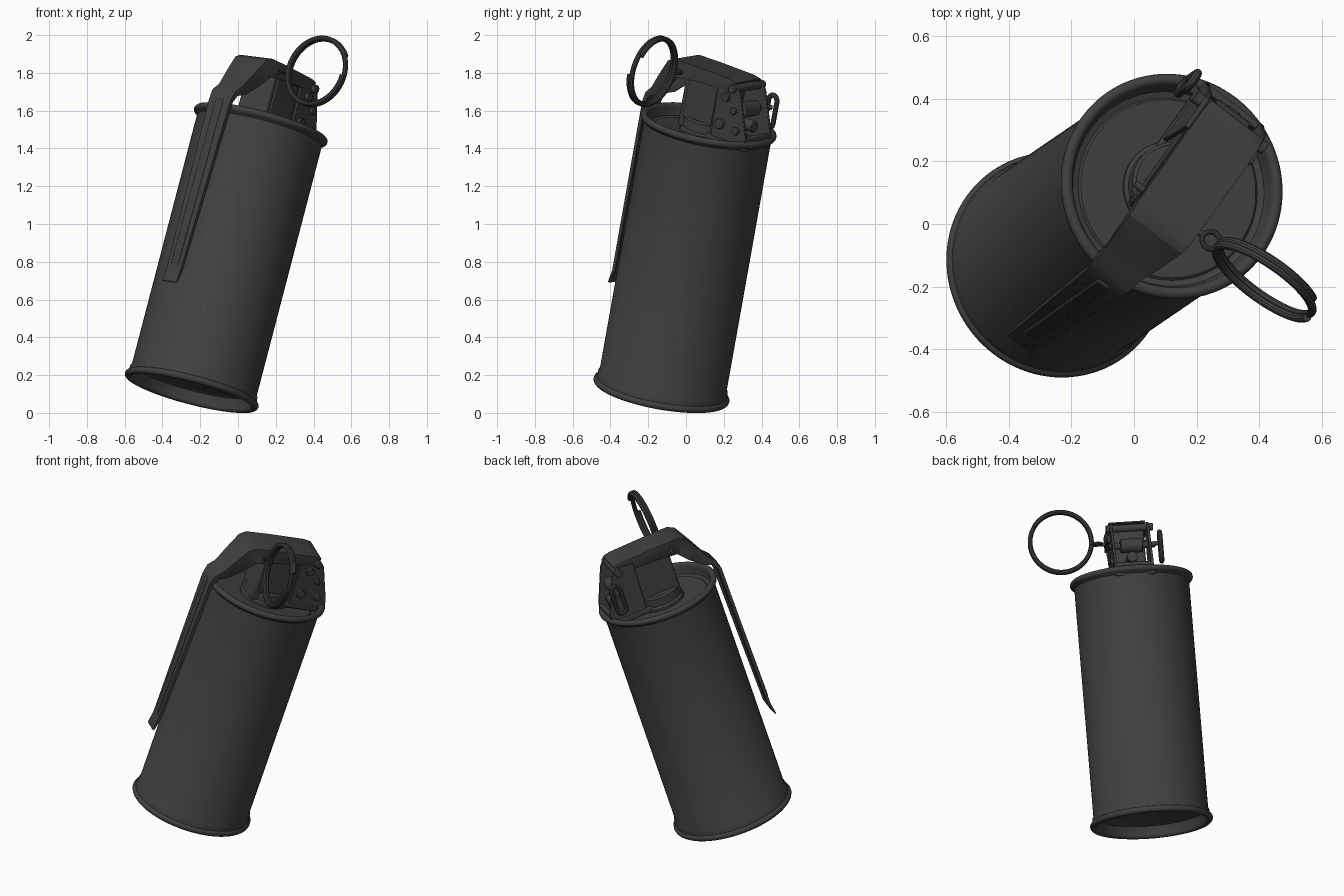
import bpy, bmesh, math
from mathutils import Vector, Matrix

if "Cube" in bpy.data.objects:
    bpy.data.objects.remove(bpy.data.objects["Cube"])

# Tilted frame: local x = toward the lever, y = toward the ring, z = canister axis
base = Vector((-0.245, -0.13, 0.122))
axis = Vector((0.249, 0.170, 0.954)).normalized()
lev = Vector((-0.555, -0.78, 0.285))
lev = (lev - axis * lev.dot(axis)).normalized()
side = axis.cross(lev)
FRAME = Matrix.Translation(base) @ Matrix((lev, side, axis)).transposed().to_4x4()

metal = bpy.data.materials.new("dark_grey")
metal.diffuse_color = (0.05, 0.05, 0.05, 1)
metal.use_nodes = True
metal.node_tree.nodes["Principled BSDF"].inputs["Base Color"].default_value = metal.diffuse_color


def finish(name, bm, bevel=0, thick=0):
    bmesh.ops.recalc_face_normals(bm, faces=bm.faces[:])
    me = bpy.data.meshes.new(name)
    bm.to_mesh(me)
    bm.free()
    me.transform(FRAME)
    me.materials.append(metal)
    ob = bpy.data.objects.new(name, me)
    bpy.context.collection.objects.link(ob)
    bpy.ops.object.select_all(action='DESELECT')
    ob.select_set(True)
    bpy.context.view_layer.objects.active = ob
    bpy.ops.object.shade_smooth_by_angle(angle=math.radians(35))
    if thick:
        m = ob.modifiers.new("thickness", 'SOLIDIFY')
        m.thickness, m.offset = thick, 0
    if bevel:
        m = ob.modifiers.new("bevel", 'BEVEL')
        m.width, m.segments = bevel, 2
    return ob


def lathe(name, profile, n=96):
    bm = bmesh.new()
    vs = [bm.verts.new((r, 0, z)) for r, z in profile]
    es = [bm.edges.new(p) for p in zip(vs, vs[1:])]
    bmesh.ops.spin(bm, geom=vs + es, axis=(0, 0, 1), cent=(0, 0, 0), steps=n, angle=2 * math.pi)
    bmesh.ops.remove_doubles(bm, verts=bm.verts[:], dist=1e-5)
    finish(name, bm)


def box(name, lo, hi, bevel=0.006):
    bm = bmesh.new()
    bmesh.ops.create_cube(bm, size=1)
    for v in bm.verts:
        v.co = [(l + h) / 2 + c * (h - l) for l, h, c in zip(lo, hi, v.co)]
    finish(name, bm, bevel)


def plate(name, outline, y0, y1, bevel=0.003):
    """Extrude an x-z outline across y."""
    bm = bmesh.new()
    f = bm.faces.new([bm.verts.new((x, y0, z)) for x, z in outline])
    r = bmesh.ops.extrude_face_region(bm, geom=[f])
    vs = [g for g in r['geom'] if isinstance(g, bmesh.types.BMVert)]
    bmesh.ops.translate(bm, verts=vs, vec=(0, y1 - y0, 0))
    finish(name, bm, bevel)


def rod(name, a, b, r, n=24, bevel=0.003):
    a, b = Vector(a), Vector(b)
    bm = bmesh.new()
    rot = (b - a).to_track_quat('Z', 'Y').to_matrix().to_4x4()
    bmesh.ops.create_cone(bm, cap_ends=True, segments=n, radius1=r, radius2=r,
                          depth=(b - a).length, matrix=Matrix.Translation((a + b) / 2) @ rot)
    finish(name, bm, bevel)


def wire(name, pts, r, closed=False, n=10):
    """Round tube along a path."""
    pts = [Vector(p) for p in pts]
    bm = bmesh.new()
    rings, k = [], len(pts)
    normal = None
    for i, p in enumerate(pts):
        a = pts[(i - 1) % k] if closed or i else p
        b = pts[(i + 1) % k] if closed or i < k - 1 else p
        t = (b - a).normalized()
        if normal is None:
            normal = t.orthogonal()
        normal = (normal - t * normal.dot(t)).normalized()
        bi = t.cross(normal)
        rings.append([bm.verts.new(p + r * (normal * math.cos(w) + bi * math.sin(w)))
                      for w in (2 * math.pi * j / n for j in range(n))])
    pairs = list(zip(rings, rings[1:])) + ([(rings[-1], rings[0])] if closed else [])
    for u, v in pairs:
        for j in range(n):
            bm.faces.new((u[j], u[(j + 1) % n], v[(j + 1) % n], v[j]))
    if not closed:
        bm.faces.new(rings[0])
        bm.faces.new(rings[-1])
    finish(name, bm)


def bead(zc, a0, a1, rc=0.346, r=0.019, n=9):
    return [(rc + r * math.cos(w), zc + r * math.sin(w))
            for w in (math.radians(a0 + (a1 - a0) * i / n) for i in range(n + 1))]


# Canister with rolled rims, recessed base and recessed lid
lathe("canister", [(0, 0.065), (0.29, 0.065), (0.315, 0.05), (0.327, 0.005)]
      + bead(0, -170, 75)
      + [(0.348, 0.03), (0.348, 0.045), (0.341, 0.055), (0.341, 1.44)]
      + bead(1.468, -75, 170)
      + [(0.325, 1.455), (0.315, 1.425), (0.295, 1.418), (0.288, 1.425), (0, 1.425)])

# Fuse head: collar, base plate and main block
lathe("fuse_collar", [(0, 1.42), (0.15, 1.42), (0.15, 1.44), (0.138, 1.45), (0.138, 1.50),
                      (0.128, 1.51), (0, 1.51)], 48)
box("fuse_base", (-0.335, -0.115, 1.43), (0.06, 0.12, 1.462))
box("fuse_block", (-0.14, -0.085, 1.44), (0.13, 0.105, 1.765), 0.015)

# Rear hinge frame
frame = [(-0.21, 1.775), (-0.1, 1.765), (-0.11, 1.46), (-0.335, 1.46), (-0.335, 1.51), (-0.25, 1.73)]
for tag, y in (("left", -0.11), ("right", 0.108)):
    plate("hinge_frame_" + tag, frame, y, y + 0.016)
box("rear_crossbar", (-0.335, -0.1, 1.46), (-0.31, 0.11, 1.51))
rod("hinge_pin", (-0.205, -0.135, 1.745), (-0.205, 0.145, 1.745), 0.022)
rod("striker_axle", (-0.235, -0.135, 1.63), (-0.235, 0.14, 1.63), 0.018)
rod("striker_spring", (-0.235, -0.06, 1.63), (-0.235, 0.07, 1.63), 0.042)
rod("rear_button", (-0.13, 0.01, 1.55), (-0.3, 0.01, 1.55), 0.032)

# Side fittings on the ring side
box("side_plate", (-0.09, 0.1, 1.5), (0.1, 0.113, 1.72), 0.005)
for i, (x, z, r) in enumerate([(-0.17, 1.69, 0.024), (-0.16, 1.54, 0.028), (-0.27, 1.53, 0.02)]):
    rod("rivet_%d" % (i + 1), (x, 0.11, z), (x, 0.142, z), r, 20)

# Lever: channel strip stations (x, z, half width, flange depth, y centre)
stations = [(-0.215, 1.778, 0.10, 0.04, 0.015), (-0.17, 1.785, 0.105, 0.06, 0.015),
            (0.05, 1.787, 0.105, 0.075, 0.015), (0.205, 1.785, 0.105, 0.09, 0.015),
            (0.245, 1.765, 0.10, 0.10, 0.015), (0.305, 1.66, 0.085, 0.08, 0.01),
            (0.345, 1.585, 0.072, 0.05, 0.005), (0.382, 1.545, 0.072, 0.025, 0),
            (0.397, 1.49, 0.066, 0.018, 0), (0.405, 1.0, 0.054, 0.016, 0),
            (0.413, 0.55, 0.042, 0.014, 0), (0.425, 0.475, 0.044, 0.004, 0)]
bm = bmesh.new()
rows = []
for i, (x, z, w, f, y) in enumerate(stations):
    a, b = stations[max(i - 1, 0)], stations[min(i + 1, len(stations) - 1)]
    t = Vector((b[0] - a[0], b[1] - a[1])).normalized()
    ix, iz = x + t.y * f, z - t.x * f
    rows.append([bm.verts.new(c) for c in ((ix, y - w, iz), (x, y - w, z), (x, y + w, z), (ix, y + w, iz))])
for u, v in zip(rows, rows[1:]):
    for j in range(3):
        bm.faces.new((u[j], u[j + 1], v[j + 1], v[j]))
finish("safety_lever", bm, 0.004, 0.012)
plate("lever_rib", [(0.398, 1.5), (0.408, 1.49), (0.424, 0.6), (0.414, 0.55), (0.405, 1.0)], -0.024, 0.024, 0.005)

# Safety pin, eye and split ring
rod("safety_pin", (0.145, -0.13, 1.735), (0.145, 0.15, 1.735), 0.012, 12)
wire("pin_eye", [(0.145 + 0.028 * math.cos(w), 0.175 + 0.03 * math.sin(w), 1.74)
                 for w in (2 * math.pi * i / 24 for i in range(24))], 0.009, True)
wire("pull_ring", [(0.132 + 0.03 * i / 128, 0.385 + 0.182 * math.cos(w), 1.765 + 0.182 * math.sin(w))
                   for i, w in ((i, 0.6 + 3.8 * math.pi * i / 128) for i in range(129))], 0.014)

# Spare clip on the far side
clip = [(-0.265 + 0.028 * math.cos(w), -0.165, (1.665 if math.sin(w) > 0 else 1.55) + 0.032 * math.sin(w))
        for w in (2 * math.pi * (i + 0.5) / 24 for i in range(24))]
wire("clip_loop", clip, 0.014, True)
rod("clip_pin", (-0.265, -0.165, 1.63), (-0.235, -0.1, 1.63), 0.014, 12)
